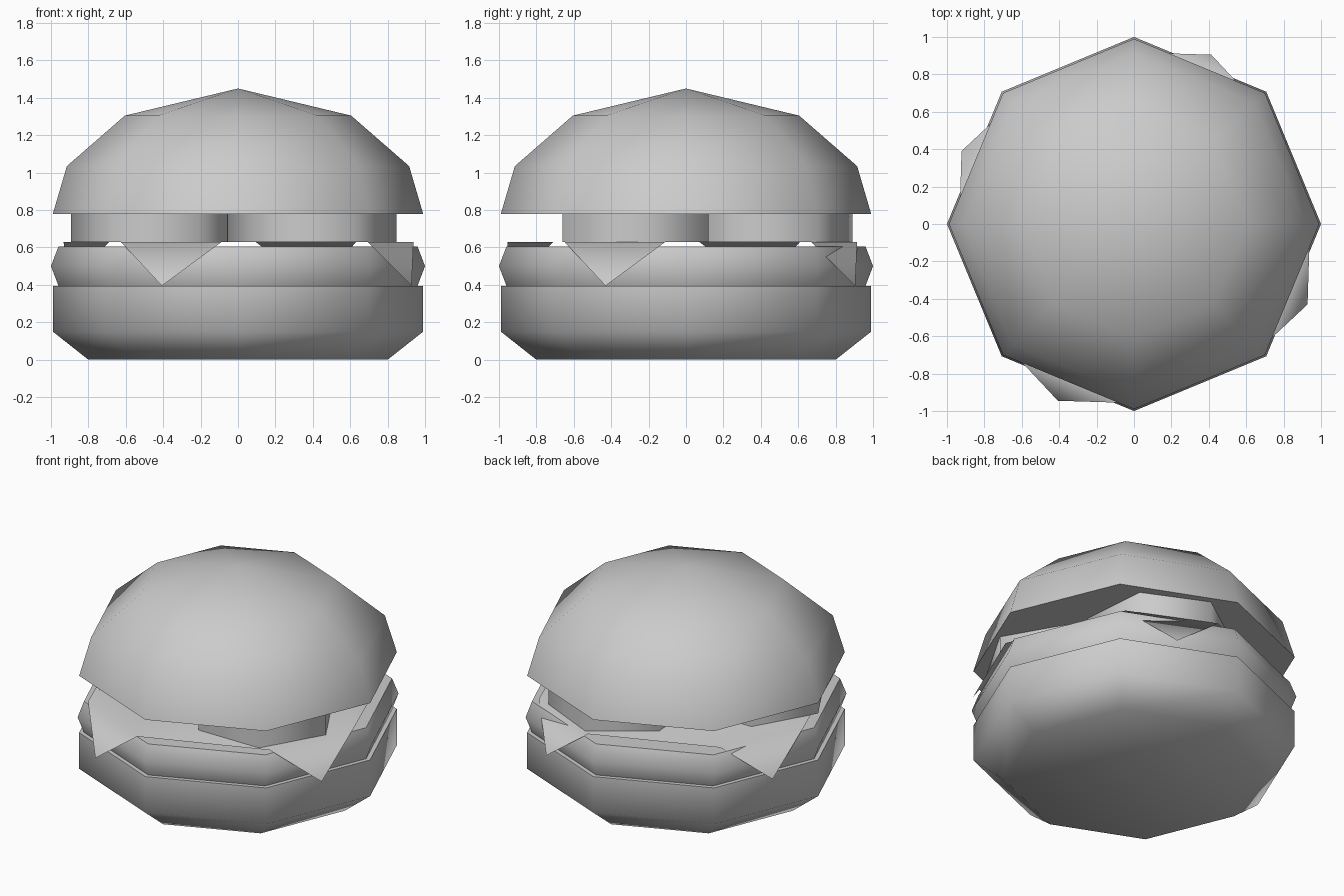
import bpy, bmesh, math
from mathutils import Vector, Matrix

if "Cube" in bpy.data.objects:
    bpy.data.objects.remove(bpy.data.objects["Cube"])


def finish(name, bm):
    mesh = bpy.data.meshes.new(name)
    bm.normal_update()
    bm.to_mesh(mesh)
    bm.free()
    ob = bpy.data.objects.new(name, mesh)
    bpy.context.collection.objects.link(ob)
    bpy.ops.object.select_all(action='DESELECT')
    ob.select_set(True)
    bpy.context.view_layer.objects.active = ob
    bpy.ops.object.shade_smooth_by_angle(angle=math.radians(65))
    return ob


def turned(name, profile, sides, center=(0, 0), turn=0, apex=None):
    """Stack of polygon rings (radius, z), capped flat or with a pointed apex."""
    bm = bmesh.new()
    rings = []
    for r, z in profile:
        angles = [math.radians(turn) + math.tau * i / sides for i in range(sides)]
        rings.append([bm.verts.new((center[0] + r * math.cos(a),
                                    center[1] + r * math.sin(a), z)) for a in angles])
    for low, high in zip(rings, rings[1:]):
        for i in range(sides):
            j = (i + 1) % sides
            bm.faces.new((low[i], low[j], high[j], high[i]))
    bm.faces.new(rings[0][::-1])
    if apex is None:
        bm.faces.new(rings[-1])
    else:
        tip = bm.verts.new((center[0], center[1], apex))
        for i in range(sides):
            bm.faces.new((rings[-1][i], rings[-1][(i + 1) % sides], tip))
    return finish(name, bm)


# Buns and patty
turned("bottom_bun", [(0.80, 0), (0.99, 0.15), (0.99, 0.395)], 8)
turned("patty", [(0.96, 0.395), (1.0, 0.50), (0.96, 0.605)], 8)
turned("top_bun", [(0.99, 0.78), (0.915, 1.035), (0.605, 1.305)], 8, apex=1.45)

# Tomato slices
for i, (x, y, turn) in enumerate([(0.395, -0.27, 0), (-0.44, -0.14, 0), (0.17, 0.44, 35)]):
    turned(f"tomato_slice_{i + 1}", [(0.452, 0.63), (0.452, 0.78)], 6, (x, y), turn)

# Cheese sheet with four drooping corners
bm = bmesh.new()
outline, flaps = [], []
for k in range(4):
    rot = Matrix.Rotation(k * math.pi / 2, 3, 'Z')
    a, b, tip = [bm.verts.new(rot @ Vector(p) + Vector((0.003, -0.02, 0))) for p in
                 ((0.63, 0.69, 0.63), (0.09, 0.935, 0.63), (0.41, 0.925, 0.395))]
    outline += [a, b]
    flaps.append((b, a, tip))
bm.faces.new(outline)
for f in flaps:
    bm.faces.new(f)
finish("cheese", bm)
